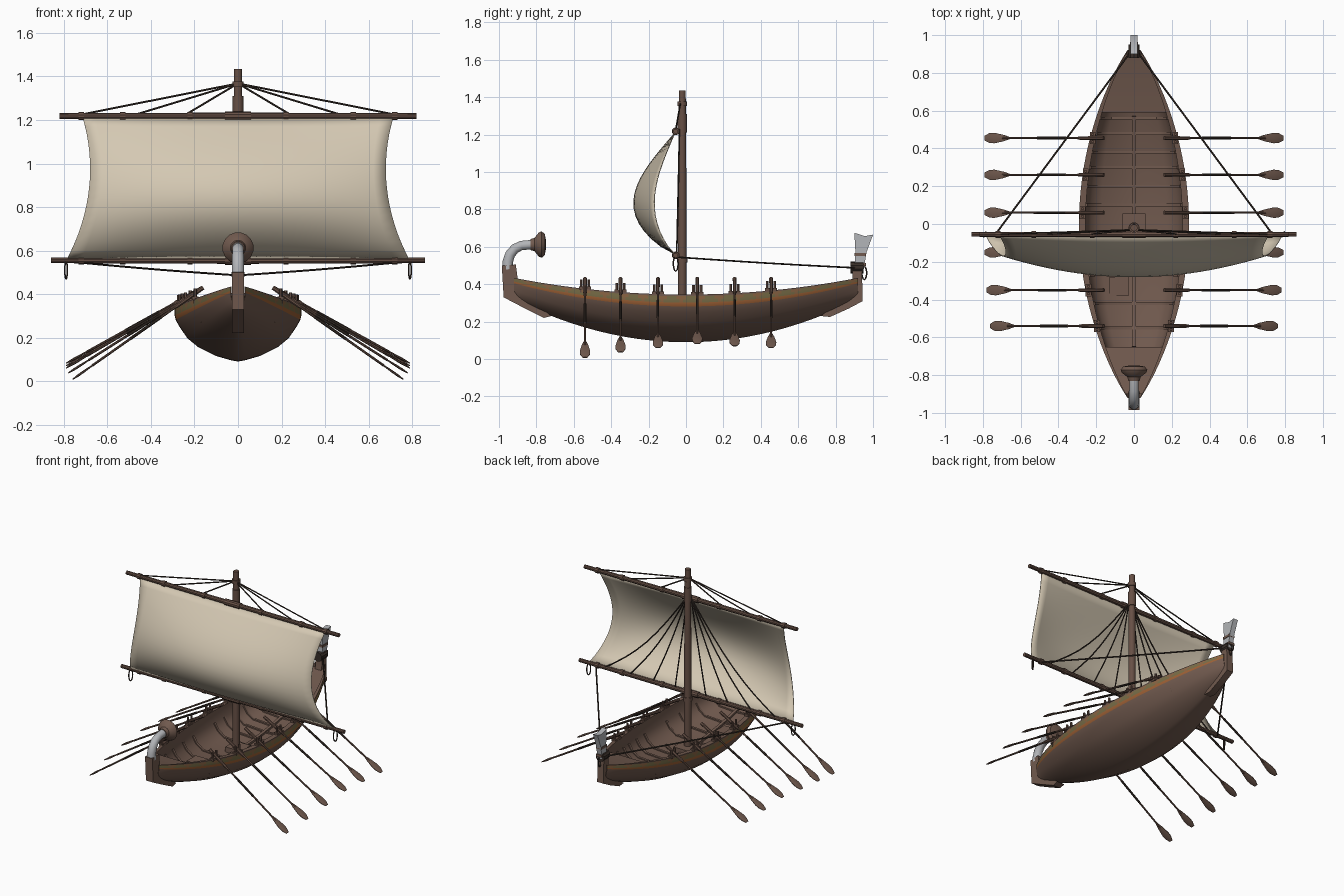
import bpy, bmesh, math
from mathutils import Vector as V

if "Cube" in bpy.data.objects:
    bpy.data.objects.remove(bpy.data.objects["Cube"])

def mat(name, r, g, b):
    m = bpy.data.materials.new(name)
    m.diffuse_color = (r, g, b, 1)
    m.use_nodes = True
    m.node_tree.nodes["Principled BSDF"].inputs["Base Color"].default_value = m.diffuse_color
    return m

WOOD = mat("brown wood", .165, .102, .077)
DARK = mat("spar wood", .135, .08, .06)
ROPE = mat("dark rope", .04, .028, .022)
SAIL = mat("sail cloth", .66, .58, .45)
GREY = mat("pale grey", .45, .46, .48)
ORANGE = mat("orange stripe", .33, .115, .035)
OLIVE = mat("olive paint", .18, .145, .06)
TAN = mat("tan paint", .25, .125, .055)

def finish(name, bm, mats, angle=35):
    bmesh.ops.recalc_face_normals(bm, faces=bm.faces)
    me = bpy.data.meshes.new(name)
    bm.to_mesh(me)
    bm.free()
    for m in mats:
        me.materials.append(m)
    me.polygons.foreach_set("use_smooth", [True] * len(me.polygons))
    me.set_sharp_from_angle(angle=math.radians(angle))
    ob = bpy.data.objects.new(name, me)
    bpy.context.scene.collection.objects.link(ob)
    return ob

def tube(name, pts, r, m, n=8, flat=1.0):
    """Swept round or flattened section along a path."""
    pts = [V(p) for p in pts]
    rs = r if isinstance(r, (list, tuple)) else [r] * len(pts)
    tans = [(pts[min(i + 1, len(pts) - 1)] - pts[max(i - 1, 0)]).normalized() for i in range(len(pts))]
    axes = [V((0, 1, 0)), V((1, 0, 0)), V((0, 0, 1))]
    ref = min(axes, key=lambda a: max(abs(a.dot(t)) for t in tans))
    bm = bmesh.new()
    rings = []
    for p, t, rad in zip(pts, tans, rs):
        u = (ref - t * ref.dot(t)).normalized()
        v = t.cross(u)
        ring = []
        for k in range(n):
            a = 2 * math.pi * (k + .5) / n
            ring.append(bm.verts.new(p + u * rad * math.cos(a) + v * rad * flat * math.sin(a)))
        rings.append(ring)
    for a, b in zip(rings, rings[1:]):
        for k in range(n):
            bm.faces.new((a[k], a[(k + 1) % n], b[(k + 1) % n], b[k]))
    bm.faces.new(rings[0])
    bm.faces.new(rings[-1])
    return finish(name, bm, [m])

def plate(name, prof, half, m):
    """Side profile (y, z) given thickness in x."""
    bm = bmesh.new()
    f = bm.faces.new([bm.verts.new((-half, y, z)) for y, z in prof])
    ex = bmesh.ops.extrude_face_region(bm, geom=[f])["geom"]
    bmesh.ops.translate(bm, vec=(2 * half, 0, 0), verts=[g for g in ex if isinstance(g, bmesh.types.BMVert)])
    return finish(name, bm, [m])

def box(name, c, s, m):
    bm = bmesh.new()
    bmesh.ops.create_cube(bm, size=1)
    for v in bm.verts:
        v.co = V((c[i] + v.co[i] * s[i] for i in range(3)))
    return finish(name, bm, [m])

# Hull lines: half beam, keel height and side height along y
def beam(y): return .012 + .279 * max(0, 1 - (y / .95) ** 2) ** .9
def keel(y): return .09 + .245 * (y / .95) ** 2
def depth(y): return .345 + .085 * (y / .9) ** 2 - keel(y)
def at(y, fx, fz): return (fx * beam(y), y, keel(y) + fz * depth(y))

# Hull shell: outer skin, painted bands, rim, inner skin and floor
OUT = [(0, 0), (.12, .025), (.35, .1), (.63, .26), (.8, .42), (.92, .62), (.985, .75),
       (1, .83), (1, .9), (1, .965), (1, 1)]
INN = [(.88, 1), (.88, .66), (.78, .48), (.6, .34), (0, .3)]
half = OUT + INN
ring = half + [(-x, z) for x, z in half[-2:0:-1]]
N = 108
bm = bmesh.new()
rows = [[bm.verts.new(at(-.92 + 1.84 * i / N, *p)) for p in ring] for i in range(N + 1)]
L = len(ring)
for i in range(N):
    for k in range(L):
        f = bm.faces.new((rows[i][k], rows[i][(k + 1) % L], rows[i + 1][(k + 1) % L], rows[i + 1][k]))
        s = min(k, L - 1 - k)
        if s == 6:
            f.material_index = 1
        elif s == 7:
            f.material_index = 3 if i % 6 == 4 else 2
        elif s == 8:
            f.material_index = 2 if i % 6 in (0, 1, 2) else 3
bm.faces.new(rows[0])
bm.faces.new(rows[-1])
finish("hull", bm, [WOOD, ORANGE, OLIVE, TAN])

# Ribs, keelson and end decks
inner = INN[1:] + [(-x, z) for x, z in INN[-2:0:-1]]
for i, y in enumerate([-.55, -.42, -.27, -.14, .1, .2, .3, .38, .48, .56]):
    tube(f"rib_{i}", [at(y, *p) for p in inner], .011, WOOD, 4)
ys = [-.65 + 1.22 * i / 12 for i in range(13)]
tube("keelson", [at(y, 0, .32) for y in ys], .014, WOOD, 4)
for name, a, b in (("bow_deck", -.65, -.9), ("stern_deck", .59, .9)):
    bm = bmesh.new()
    prev = None
    for i in range(9):
        y = a + (b - a) * i / 8
        q = [bm.verts.new(at(y, *p)) for p in ((-.9, .8), (.9, .8), (.9, .68), (-.9, .68))]
        if prev:
            for k in range(4):
                bm.faces.new((prev[k], prev[(k + 1) % 4], q[(k + 1) % 4], q[k]))
        else:
            bm.faces.new(q)
        prev = q
    bm.faces.new(prev)
    finish(name, bm, [WOOD])
box("mast_step", (0, .0, .185), (.12, .11, .04), WOOD)
box("floor_hatch", (-.08, -.33, .2), (.1, .1, .025), WOOD)

# Stem and stern posts
plate("bow_post", [(-.985, .5), (-.91, .505), (-.9, .43), (-.86, .34), (-.72, .23), (-.76, .22),
                   (-.87, .275), (-.975, .33)], .028, WOOD)
plate("stern_post", [(.89, .49), (.94, .49), (.945, .31), (.87, .27), (.77, .225), (.72, .23),
                     (.86, .33), (.89, .43)], .024, WOOD)

# Curved horn with flared end at the bow
tube("bow_horn", [(0, -.952, .48), (0, -.953, .52), (0, -.94, .56), (0, -.915, .59),
                  (0, -.88, .607), (0, -.82, .612)], [.03, .029, .028, .027, .026, .026], GREY, 12)
tube("bow_flare", [(0, y, .612) for y in (-.832, -.81, -.787, -.772, -.755, -.748)],
     [.03, .036, .066, .072, .058, .02], WOOD, 16)

# Stern ornament with bindings
plate("stern_fin", [(.9, .48), (.95, .48), (.965, .57), (1, .665), (.955, .657), (.9, .675), (.906, .57)], .018, GREY)
for i, z in enumerate((.505, .56)):
    box(f"stern_binding_{i}", (0, .932, z), (.044, .062, .016), WOOD)

# Mast with collars
tube("mast", [(0, -.02, .17), (0, -.02, .9), (0, -.02, 1.435)], [.024, .023, .019], DARK, 12)
for i, (z, r, h) in enumerate(((1.365, .027, .025), (1.26, .025, .1), (.53, .029, .03))):
    tube(f"mast_collar_{i}", [(0, -.02, z - h / 2), (0, -.02, z + h / 2)], r, DARK, 12)

# Yards with sleeves and collars
for name, z, hw in (("upper_yard", 1.218, .82), ("lower_yard", .555, .86)):
    tube(name, [(-hw, -.055, z), (0, -.055, z), (hw, -.055, z)], [.013, .016, .013], DARK, 10)
    tube(name + "_sleeve", [(-.06, -.055, z), (.06, -.055, z)], .021, DARK, 10)
    for s in (-1, 1):
        for i, x in enumerate((.22, .53, .72)):
            tube(f"{name}_collar_{s}_{i}", [(s * x - .012, -.055, z), (s * x + .012, -.055, z)], .019, DARK, 10)

# Sail: bellied sheet
bm = bmesh.new()
NU, NV = 24, 16
g = []
for j in range(NV + 1):
    v = j / NV
    w = .785 - .33 * v + .258 * v * v
    belly = math.sin(math.pi * v ** .8)
    g.append([bm.verts.new((u * w, -.062 - .22 * belly * (1 - .5 * u * u), .56 + .65 * v))
              for u in (-1 + 2 * i / NU for i in range(NU + 1))])
for j in range(NV):
    for i in range(NU):
        bm.faces.new((g[j][i], g[j][i + 1], g[j + 1][i + 1], g[j + 1][i]))
sail = finish("sail", bm, [SAIL])
sm = sail.modifiers.new("thickness", "SOLIDIFY")
sm.thickness = .005

# Rigging: lifts, brailing lines, sheets and hanging loops
def sagged(a, b, sag, n=8):
    a, b = V(a), V(b)
    return [a.lerp(b, i / n) - V((0, 0, sag * math.sin(math.pi * i / n))) for i in range(n + 1)]

for s in (-1, 1):
    for i, x in enumerate((.24, .47, .72)):
        tube(f"lift_{s}_{i}", [(0, -.03, 1.368), (s * x, -.055, 1.225)], .0045, ROPE, 6)
    for i, x in enumerate((.12, .29, .47, .66)):
        tube(f"brail_{s}_{i}", sagged((s * .015, -.035, 1.23), (s * x, -.05, .56), .11 * x), .0045, ROPE, 6)
    tube(f"sheet_{s}", sagged((s * .73, -.05, .545), (s * .015, .915, .487), .003), .005, ROPE, 6)
    tube(f"yard_loop_{s}", [(s * .79 + .006 * math.sin(a), -.055 + .013 * math.sin(a), .51 + .04 * math.cos(a))
                            for a in (math.pi * k / 6 for k in range(13))], .004, ROPE, 6)
tube("stern_lashing", [(0, .88, .49), (0, .95, .49)], .032, ROPE, 10).scale = (1, 1, 1)
tube("stern_loop", [(0, .953 + .013 * math.sin(a), .46 + .035 * math.cos(a))
                    for a in (math.pi * k / 6 for k in range(13))], .004, ROPE, 6)

# Oars with grips, blades and thole pins
oars = [(-.54, .76, .008), (-.35, .78, .037), (-.15, .79, .06), (.06, .79, .082), (.26, .79, .07), (.455, .79, .06)]
for i, (y, xt, zt) in enumerate(oars):
    for s in (-1, 1):
        a, b = V((s * .16, y, .43)), V((s * xt, y, zt))
        P = lambda *ts: [a.lerp(b, t) for t in ts]
        tube(f"oar_shaft_{s}_{i}", P(0, .2, .22, .85), [.011, .01, .0065, .006], DARK, 8)
        tube(f"oar_grip_{s}_{i}", P(.32, .56), .0075, ROPE, 8)
        tube(f"oar_blade_{s}_{i}", P(.79, .84, .92, .96, 1), [.006, .018, .03, .028, .014], WOOD, 8, .2)
        x = s * (beam(y) * .94)
        top = at(y, 1, 1)[2]
        for d in (-.02, .02):
            tube(f"thole_pin_{s}_{i}_{d}", [(x, y + d, top - .02), (x, y + d, top + .05)], .008, DARK, 6)
        box(f"thole_block_{s}_{i}", (x, y, top + .005), (.03, .065, .016), DARK)
